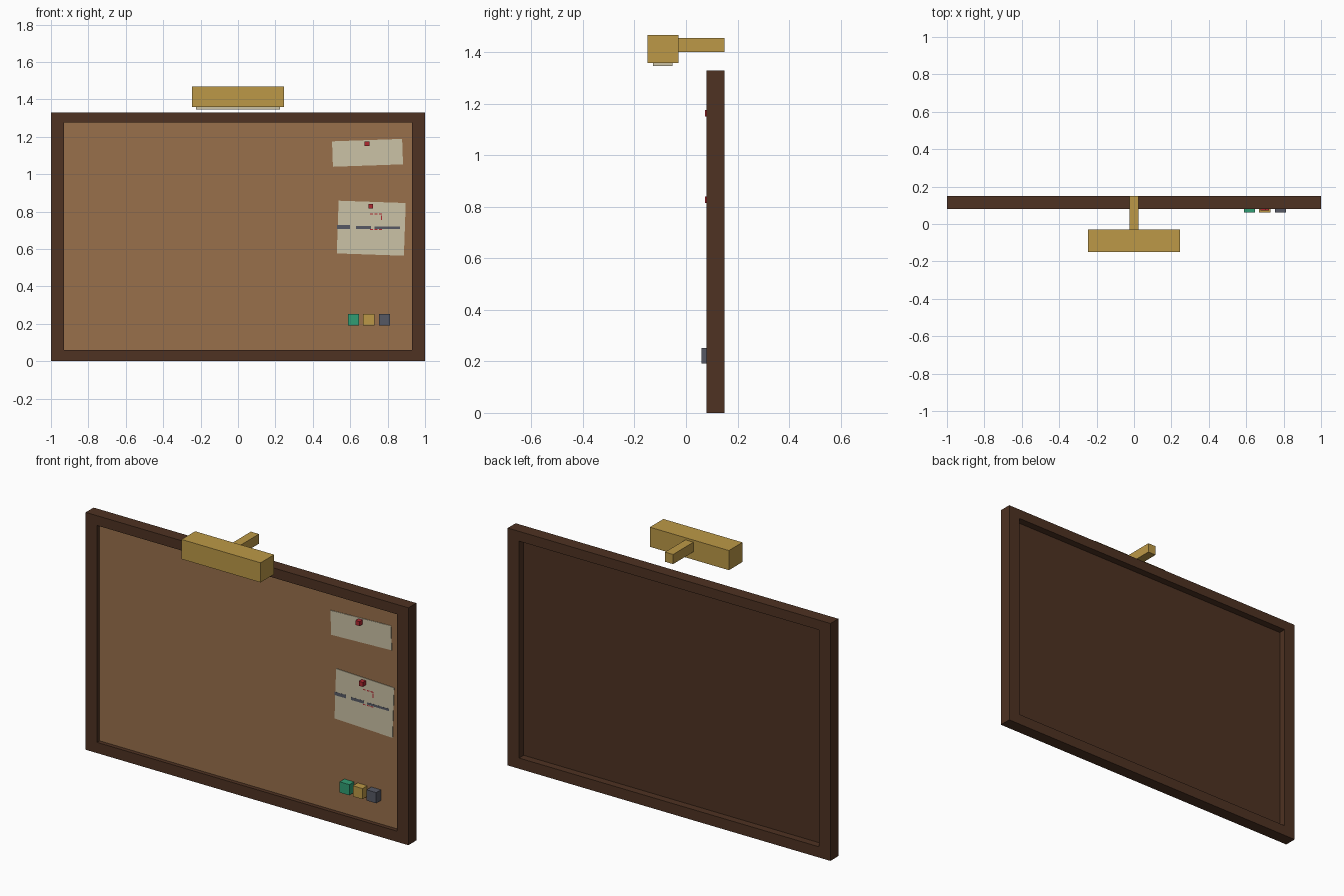
import bpy
import math
from mathutils import Matrix, Vector

cube = bpy.data.objects.get("Cube")
if cube:
    bpy.data.objects.remove(cube, do_unlink=True)


def material(name, hex_colour):
    def linear(c):
        return c / 12.92 if c <= 0.04045 else ((c + 0.055) / 1.055) ** 2.4
    rgb = [linear(int(hex_colour[i:i + 2], 16) / 255) for i in (0, 2, 4)]
    mat = bpy.data.materials.new(name)
    mat.use_nodes = True
    mat.diffuse_color = (*rgb, 1)
    mat.node_tree.nodes["Principled BSDF"].inputs["Base Color"].default_value = (*rgb, 1)
    return mat


WOOD = material("dark wood", "4E3222")
CORK = material("cork", "98704B")
BRASS = material("brass", "BC9947")
PAPER = material("cream paper", "CBC2A6")
RED = material("red", "B02830")
GREEN = material("green", "309D73")
SLATE = material("slate grey", "565964")


def box(name, x, y, z, mat, tilt=0):
    """Box from its x, y and z ranges, turned in the board plane about its centre."""
    bpy.ops.mesh.primitive_cube_add(size=1)
    ob = bpy.context.object
    ob.name = name
    centre = Vector([(a + b) / 2 for a, b in (x, y, z)])
    size = Matrix.Diagonal([b - a for a, b in (x, y, z)] + [1])
    ob.data.transform(size)
    ob.rotation_euler.y = math.radians(-tilt)
    ob.location = centre
    ob.data.materials.append(mat)
    return ob


# Frame: one outer block with the opening cut by a hidden helper
HEIGHT = 1.33
FRAME_Y = (0.08, 0.15)
INNER_X, INNER_Z = (-0.93, 0.93), (0.06, 1.275)
frame = box("frame", (-1, 1), FRAME_Y, (0, HEIGHT), WOOD)
cutter = box("frame_cutter", INNER_X, (0, 0.3), INNER_Z, WOOD)
cutter.hide_render = True
cutter.hide_set(True)
cut = frame.modifiers.new("opening", "BOOLEAN")
cut.object = cutter
cut.solver = "EXACT"
bpy.context.view_layer.objects.active = frame
bpy.ops.object.modifier_apply(modifier=cut.name)
bpy.data.objects.remove(cutter, do_unlink=True)

# Cork sheet and wooden backing inside the opening
FACE = 0.103
box("cork_sheet", INNER_X, (FACE, 0.106), INNER_Z, CORK)
box("back_panel", INNER_X, (0.106, 0.109), INNER_Z, WOOD)

# Pinned papers, each slightly crooked
NOTE_Y = (FACE - 0.003, FACE)
box("upper_note", (0.505, 0.88), NOTE_Y, (1.046, 1.182), PAPER, 2)
box("lower_note", (0.533, 0.892), NOTE_Y, (0.57, 0.852), PAPER, -2)
for name, x, z in (("upper_pin", 0.69, 1.163), ("lower_pin", 0.71, 0.828)):
    box(name, (x - 0.0125, x + 0.0125), (0.073, FACE), (z - 0.0125, z + 0.0125), RED)

# Printed line and small red mark on the lower note
INK_Y = (FACE - 0.0036, FACE - 0.003)
for i, (a, b) in enumerate(((0.53, 0.6), (0.63, 0.71), (0.73, 0.865))):
    box(f"ink_line_{i + 1}", (a, b), INK_Y, (0.708, 0.727 - 0.003 * i), SLATE)
for i in range(3):
    x = 0.705 + 0.024 * i
    box(f"red_mark_top_{i + 1}", (x, x + 0.016), INK_Y, (0.784, 0.79), RED)
    box(f"red_mark_bottom_{i + 1}", (x, x + 0.016), INK_Y, (0.701, 0.706), RED)
box("red_mark_side", (0.764, 0.769), INK_Y, (0.755, 0.78), RED)

# Row of block magnets
for name, x, mat in (("green_block", 0.617, GREEN), ("brass_block", 0.699, BRASS),
                     ("grey_block", 0.784, SLATE)):
    box(name, (x - 0.03, x + 0.03), (0.061, FACE), (0.192, 0.252), mat)

# Picture lamp above the board
box("lamp_housing", (-0.245, 0.245), (-0.15, -0.03), (1.358, 1.468), BRASS)
box("lamp_lens", (-0.225, 0.225), (-0.128, -0.053), (1.347, 1.358), PAPER)
box("lamp_arm", (-0.025, 0.025), (-0.03, 0.15), (1.402, 1.456), BRASS)
